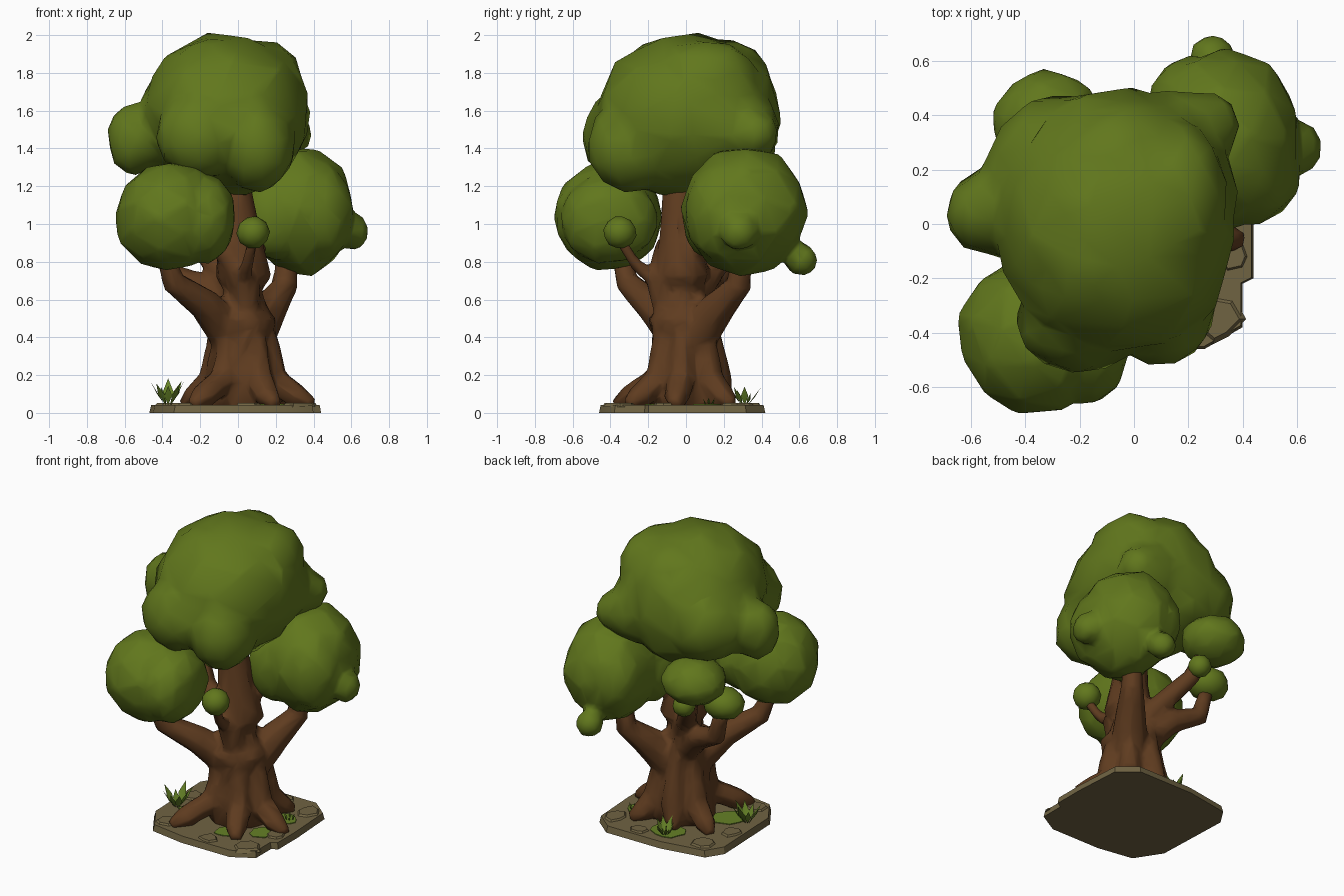
import bpy, bmesh, math, random
from mathutils import Vector, Matrix, Euler

random.seed(4)
if "Cube" in bpy.data.objects:
    bpy.data.objects.remove(bpy.data.objects["Cube"])


def material(name, rgb):
    m = bpy.data.materials.new(name)
    m.use_nodes = True
    m.diffuse_color = (*rgb, 1)
    bsdf = m.node_tree.nodes["Principled BSDF"]
    bsdf.inputs["Base Color"].default_value = (*rgb, 1)
    bsdf.inputs["Roughness"].default_value = 0.9
    return m


LEAF = material("leaf green", (0.12, 0.185, 0.012))
BARK = material("bark brown", (0.115, 0.045, 0.014))
EARTH = material("earth tan", (0.16, 0.125, 0.055))
GRASS = material("grass green", (0.13, 0.22, 0.02))


def finish(bm, name, mat, angle=50, voxel=0, ratio=1, smooth=0):
    """Turn a bmesh into an object; optionally fuse its shells into one low-poly skin."""
    bmesh.ops.recalc_face_normals(bm, faces=bm.faces)
    mesh = bpy.data.meshes.new(name)
    bm.to_mesh(mesh)
    bm.free()
    ob = bpy.data.objects.new(name, mesh)
    bpy.context.collection.objects.link(ob)
    bpy.ops.object.select_all(action='DESELECT')
    ob.select_set(True)
    bpy.context.view_layer.objects.active = ob
    if voxel:
        r = ob.modifiers.new("fuse", 'REMESH')
        r.mode, r.voxel_size = 'VOXEL', voxel
        s = ob.modifiers.new("soften", 'SMOOTH')
        s.iterations = smooth
        d = ob.modifiers.new("low poly", 'DECIMATE')
        d.ratio = ratio
        for m in list(ob.modifiers):
            bpy.ops.object.modifier_apply(modifier=m.name)
    ob.data.materials.clear()
    ob.data.materials.append(mat)
    bpy.ops.object.shade_smooth_by_angle(angle=math.radians(angle))


def lump(bm, centre, size):
    """A slightly uneven low-poly ball."""
    size = Vector(size) if isinstance(size, tuple) else Vector((size,) * 3)
    turn = Euler([random.uniform(0, 3) for _ in range(3)]).to_matrix()
    for v in bmesh.ops.create_icosphere(bm, subdivisions=2, radius=1)["verts"]:
        p = turn @ v.co * random.uniform(0.99, 1.06)
        v.co = Vector(centre) + p * size


def tube(bm, path, radii, sides=8):
    """A closed tapering limb along a path."""
    pts = [Vector(p) for p in path]
    rings = []
    for i, (p, r) in enumerate(zip(pts, radii)):
        way = pts[min(i + 1, len(pts) - 1)] - pts[max(i - 1, 0)]
        q = way.to_track_quat('Z', 'Y')
        rings.append([bm.verts.new(p + q @ Vector((r * math.cos(a), r * math.sin(a), 0)))
                      for a in (math.tau * k / sides for k in range(sides))])
    for lo, hi in zip(rings, rings[1:]):
        for k in range(sides):
            bm.faces.new((lo[k], lo[(k + 1) % sides], hi[(k + 1) % sides], hi[k]))
    bm.faces.new(rings[0][::-1])
    bm.faces.new(rings[-1])


def slab(bm, outline, z0, z1, inset=0.0):
    """A flat stone with a slightly narrower top."""
    mid = sum((Vector(p) for p in outline), Vector((0, 0))) / len(outline)
    low = [bm.verts.new((*p, z0)) for p in outline]
    high = [bm.verts.new((*(Vector(p).lerp(mid, inset)), z1)) for p in outline]
    n = len(outline)
    for k in range(n):
        bm.faces.new((low[k], low[(k + 1) % n], high[(k + 1) % n], high[k]))
    bm.faces.new(low[::-1])
    bm.faces.new(high)


def blob(centre, size, n=7):
    """Uneven round outline."""
    return [(centre[0] + size * random.uniform(0.7, 1.15) * math.cos(math.tau * k / n),
             centre[1] + size * random.uniform(0.7, 1.15) * math.sin(math.tau * k / n))
            for k in range(n)]


# Main crown: a large mass with bulges fused into it
bm = bmesh.new()
for c, s in [((-.06, .01, 1.58), (.44, .49, .43)),
             ((-.1, 0, 1.74), (.36, .37, .25)),
             ((.13, .1, 1.75), (.22, .29, .23)),
             ((-.06, .19, 1.74), (.26, .26, .24)),
             ((-.12, -.14, 1.78), (.24, .19, .2)),
             ((.16, .07, 1.55), (.22, .36, .25)),
             ((-.2, -.35, 1.47), (.23, .2, .23)),
             ((.1, -.3, 1.41), (.2, .23, .24)),
             ((-.02, -.07, 1.35), (.27, .3, .2)),
             ((-.56, .04, 1.45), (.13, .15, .19)),
             ((-.45, .06, 1.47), .19),
             ((.26, .36, 1.48), .13),
             ((.13, .27, 1.5), (.22, .23, .22)),
             ((-.1, .21, 1.41), (.28, .27, .2)),
             ((-.29, .22, 1.5), .25)]:
    lump(bm, c, s)
finish(bm, "main_crown", LEAF, voxel=0.03, smooth=2, ratio=0.06)

# Side crowns, each with its own small bulges
for name, parts in {
    "front_right_crown": [((-.36, -.41, 1.04), (.29, .29, .29)), ((-.18, -.41, 1.03), (.17, .26, .24))],
    "back_left_crown": [((.33, .31, 1.07), (.285, .33, .34)), ((.61, .28, .96), (.08, .1, .1)),
                        ((.29, .61, .81), .085), ((.19, .14, 1.04), (.18, .16, .23)),
                        ((.42, .19, 1.06), (.19, .2, .26)), ((.22, .43, 1.07), (.17, .19, .24))],
    "back_right_crown": [((-.32, .37, 1.17), (.2, .2, .15))],
}.items():
    bm = bmesh.new()
    for c, s in parts:
        lump(bm, c, s)
    finish(bm, name, LEAF, voxel=0.022, smooth=2, ratio=0.08)

# Small separate leaf balls
for name, c, s in [("front_leaf_ball", (.08, -.35, .955), .085),
                   ("right_leaf_ball", (-.42, .2, .98), (.13, .12, .1)),
                   ("back_leaf_ball", (-.23, .35, .97), .07)]:
    bm = bmesh.new()
    lump(bm, c, s)
    finish(bm, name, LEAF)

# Trunk, roots and branches fused into one body
bm = bmesh.new()
tube(bm, [(.02, 0, .03), (.02, -.01, .25), (.02, -.02, .5), (.03, -.02, .72), (.01, -.03, .92), (-.03, -.035, 1.3)],
     [.2, .19, .185, .15, .115, .08], 10)
for x, y in [(.4, -.06), (.2, -.31), (-.24, -.37), (-.29, .15), (.24, .25), (-.06, .24)]:
    d = Vector((x, y)).normalized()
    tube(bm, [(d.x * .1, d.y * .1, .62), (d.x * .15 + .02, d.y * .15, .35),
              (d.x * .17 + .02, d.y * .17, .18), (x * .78, y * .78, .085), (x, y, .045)],
         [.04, .06, .08, .07, .035], 6)
for path, radii in [
    ([(-.05, -.05, .42), (-.17, -.18, .57), (-.34, -.31, .69), (-.39, -.35, .85)], [.11, .09, .065, .045]),
    ([(.08, .05, .4), (.17, .17, .56), (.25, .28, .68), (.26, .3, .9)], [.12, .095, .07, .055]),
    ([(-.03, .05, .5), (-.18, .13, .66), (-.36, .19, .74), (-.41, .2, .93)], [.09, .08, .06, .045]),
    ([(0, .03, .6), (-.12, .16, .78), (-.22, .28, .92), (-.28, .34, 1.1)], [.08, .065, .055, .05]),
    ([(.05, -.1, .5), (.04, -.13, .68), (-.03, -.11, .82), (-.1, -.1, .9)], [.07, .08, .075, .06]),
    ([(.02, -.13, .68), (.05, -.27, .79), (.08, -.35, .92)], [.05, .032, .028]),
    ([(.04, 0, .8), (.14, .1, .92), (.24, .2, 1.05)], [.06, .045, .04]),
]:
    tube(bm, path, radii)
finish(bm, "trunk", BARK, angle=60, voxel=0.016, smooth=3, ratio=0.08)

# Ground plate with raised flat stones
bm = bmesh.new()
slab(bm, [(.44, 0), (.42, .32), (.3, .42), (-.1, .42), (-.4, .37), (-.47, .26), (-.45, -.25),
          (-.34, -.42), (-.1, -.46), (.26, -.46), (.4, -.38), (.4, -.22), (.44, -.2)], 0, .042, .02)
finish(bm, "ground_plate", EARTH, angle=30)
bm = bmesh.new()
for c, s in [((.31, -.35), .09), ((.36, -.12), .07), ((.05, -.39), .07), ((-.3, -.33), .09),
             ((-.38, .05), .08), ((-.33, .28), .1), ((.1, .35), .07), ((.33, .27), .09)]:
    slab(bm, blob(c, s), .03, .053, .25)
finish(bm, "flat_stones", EARTH, angle=30)

# Grass patches lying round the trunk
bm = bmesh.new()
for c, s in [((.27, .1), .08), ((.08, -.25), .07), ((-.25, -.11), .11), ((-.05, .27), .11), ((.27, -.14), .08)]:
    slab(bm, blob(c, s, 11), .038, .047)
finish(bm, "grass_patches", GRASS, angle=30)

# Tufts of folded, outward-leaning blades
for name, (cx, cy), height, count in [("right_tuft", (-.37, -.12), .15, 8),
                                      ("back_tuft", (-.06, .31), .1, 8),
                                      ("left_tuft", (.3, .12), .04, 6)]:
    bm = bmesh.new()
    for k in range(count):
        turn = Matrix.Rotation(math.tau * k / count, 3, 'Z')
        h, lean = height * random.uniform(.6, 1), random.uniform(.35, .75)
        base = Vector((cx, cy, .04))
        put = lambda x, y, z: bm.verts.new(base + turn @ Vector((x, y, z)))
        foot = put(.015, 0, 0)
        left, right, ridge = (put(.015 + h * lean * .5, h * w, h * .5) for w in (.2, -.2, 0))
        ridge.co.z -= .01
        tip = put(.015 + h * lean, 0, h)
        for a, b in ((left, ridge), (ridge, right)):
            bm.faces.new((foot, a, b))
            bm.faces.new((a, tip, b))
    finish(bm, name, GRASS, angle=30)
